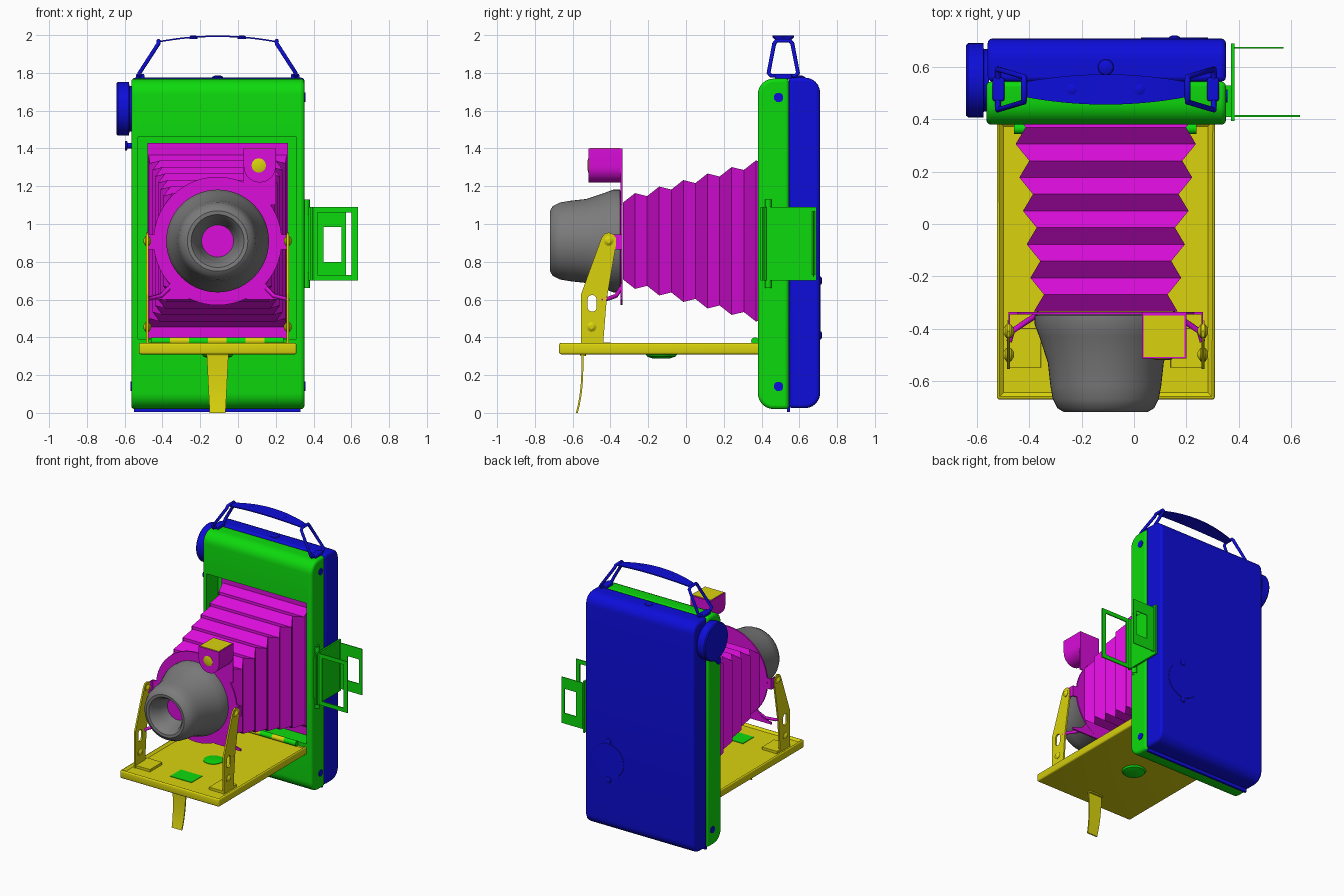
import bpy, bmesh, math
from mathutils import Vector

if "Cube" in bpy.data.objects:
    bpy.data.objects.remove(bpy.data.objects["Cube"])

CX, CZ = -0.108, 0.91          # lens axis


def material(name, rgb):
    m = bpy.data.materials.new(name)
    m.use_nodes = True
    m.diffuse_color = (*rgb, 1)
    m.node_tree.nodes["Principled BSDF"].inputs["Base Color"].default_value = (*rgb, 1)
    return m


GREEN = material("green", (0.004, 0.7, 0.004))
BLUE = material("blue", (0.004, 0.004, 0.7))
MAGENTA = material("magenta", (0.7, 0.004, 0.7))
YELLOW = material("yellow", (0.7, 0.65, 0.004))
GREY = material("grey", (0.2, 0.2, 0.2))


def put(axis, h, u, v):
    return {"x": (h, u, v), "y": (u, h, v), "z": (u, v, h)}[axis]


def mirror(x):
    return 2 * CX - x


def smooth(obj):
    bpy.ops.object.select_all(action='DESELECT')
    obj.select_set(True)
    bpy.context.view_layer.objects.active = obj
    bpy.ops.object.shade_smooth_by_angle(angle=math.radians(35))


def loft(name, rings, mat, bevel=0, soft=False):
    """Skin a list of closed rings and cap both ends."""
    bm = bmesh.new()
    loops = [[bm.verts.new(p) for p in ring] for ring in rings]
    n = len(rings[0])
    for a, b in zip(loops, loops[1:]):
        for i in range(n):
            j = (i + 1) % n
            bm.faces.new((a[i], a[j], b[j], b[i]))
    bm.faces.new(loops[0])
    bm.faces.new(loops[-1])
    bmesh.ops.recalc_face_normals(bm, faces=bm.faces)
    me = bpy.data.meshes.new(name)
    bm.to_mesh(me)
    bm.free()
    me.materials.append(mat)
    obj = bpy.data.objects.new(name, me)
    bpy.context.collection.objects.link(obj)
    if bevel:
        mod = obj.modifiers.new("bevel", 'BEVEL')
        mod.width, mod.segments, mod.limit_method = bevel, 3, 'ANGLE'
        mod.angle_limit = math.radians(40)
    if soft or bevel:
        smooth(obj)
    return obj


def prism(name, pts, axis, a, b, mat, bevel=0, soft=False):
    return loft(name, [[put(axis, h, u, v) for u, v in pts] for h in (a, b)], mat, bevel, soft)


def box(name, x, y, z, mat, bevel=0):
    pts = [(x[0], y[0]), (x[1], y[0]), (x[1], y[1]), (x[0], y[1])]
    return prism(name, pts, "z", z[0], z[1], mat, bevel)


def circle(u, v, r, n=40, a0=0, a1=2 * math.pi):
    return [(u + r * math.cos(a0 + (a1 - a0) * i / n), v + r * math.sin(a0 + (a1 - a0) * i / n))
            for i in range(n)]


def lathe(name, profile, axis, u, v, mat, n=40):
    rings = [[put(axis, h, *p) for p in circle(u, v, r, n)] for r, h in profile]
    return loft(name, rings, mat, soft=True)


def cut(obj, cutter):
    mod = obj.modifiers.new("cut", 'BOOLEAN')
    mod.object, mod.operation, mod.solver = cutter, 'DIFFERENCE', 'EXACT'
    bpy.context.view_layer.update()
    me = bpy.data.meshes.new_from_object(obj.evaluated_get(bpy.context.evaluated_depsgraph_get()))
    obj.modifiers.clear()
    obj.data = me
    bpy.data.objects.remove(cutter)


def rod(name, pts, r, mat, closed=False):
    cu = bpy.data.curves.new(name, 'CURVE')
    cu.dimensions, cu.bevel_depth, cu.bevel_resolution = '3D', r, 3
    sp = cu.splines.new('POLY')
    sp.points.add(len(pts) - 1)
    for p, co in zip(sp.points, pts):
        p.co = (*co, 1)
    sp.use_cyclic_u = closed
    cu.materials.append(mat)
    obj = bpy.data.objects.new(name, cu)
    bpy.context.collection.objects.link(obj)


# Body halves: rounded side profile run across the width
def half_profile(flat, outer, z0, z1, r):
    s = 1 if outer > flat else -1
    arc = [(r * math.sin(math.radians(t)), r * math.cos(math.radians(t))) for t in range(0, 91, 15)]
    top = [(outer - s * (r - a), z1 - r + b) for a, b in arc]
    low = [(outer - s * (r - a), z0 + r - b) for a, b in reversed(arc)]
    return [(flat, z1)] + top + low + [(flat, z0)]


front = prism("front_body", half_profile(0.545, 0.38, 0.02, 1.77, 0.085), "x", -0.565, 0.352, GREEN, 0.018)
cut(front, box("recess_cutter", (-0.53, 0.31), (0.2, 0.515), (0.39, 1.46), GREEN))
smooth(front)
prism("back_body", half_profile(0.545, 0.71, 0.025, 1.775, 0.08), "x", -0.56, 0.352, BLUE, 0.018)
box("bottom_lip", (-0.55, 0.33), (0.535, 0.55), (0.005, 0.04), BLUE)
for x in (-0.57, 0.347):
    for z in (0.14, 1.67):
        lathe("side_screw", [(0.025, x), (0.025, x + 0.01)], "x", 0.49, z, BLUE, 20)
lathe("top_button", [(0.035, 1.765), (0.028, 1.78), (0.012, 1.787)], "z", CX, 0.6, BLUE, 20)
lathe("back_disc", [(0.13, 0.705), (0.128, 0.713)], "y", 0.155, 0.555, BLUE)
for z in (0.41, 0.70):
    lathe("back_knob", [(0.025, 0.705), (0.02, 0.716), (0.01, 0.721)], "y", 0.155, z, BLUE, 16)

# Winding knob
lathe("winding_knob", [(0.12, -0.555), (0.12, -0.575), (0.142, -0.577), (0.142, -0.635), (0.135, -0.643),
                       (0.11, -0.643)], "x", 0.55, 1.61, BLUE)
lathe("knob_catch", [(0.015, -0.56), (0.015, -0.585), (0.025, -0.587), (0.025, -0.597)], "x", 0.45, 1.415, BLUE, 16)

# Carrying handle: wire loops and a strap
for f in (lambda x: x, mirror):
    lo, hi = f(0.305), f(0.205)
    rod("handle_loop", [(lo, 0.45, 1.785), (lo, 0.58, 1.785), (lo, 0.593, 1.80), (hi, 0.563, 1.955), (hi, 0.55, 1.97),
                        (hi, 0.48, 1.97), (hi, 0.467, 1.955), (lo, 0.437, 1.80)], 0.011, BLUE, True)
    box("loop_mount", sorted((f(0.28), f(0.325))), (0.47, 0.56), (1.765, 1.795), BLUE, 0.008)
    lathe("strap_rivet", [(0.022, 1.98), (0.022, 1.992), (0.012, 1.998)], "z", f(0.02), 0.515, BLUE, 16)
rings = []
for i in range(17):
    t = i / 8 - 1
    x, z, w = CX + 0.315 * t, 1.998 - 0.03 * t * t, 0.028 + 0.03 * (1 - t * t)
    rings.append([(x, 0.515 - w, z - 0.008), (x, 0.515 + w, z - 0.008), (x, 0.515 + w, z), (x, 0.515 - w, z)])
loft("handle_strap", rings, BLUE, soft=True)

# Bellows: alternating folds, width and height out of phase
rings = []
for i in range(14):
    y = 0.498 - 0.064 * i
    odd = i % 2
    w = 0.352 - 0.11 * (0.37 - y) - 0.045 * (1 - odd if i else 0)
    h = 0.41 - 0.27 * (0.31 - y) - 0.033 * odd
    rings.append([(CX - w, y, CZ - h), (CX + w, y, CZ - h), (CX + w, y, CZ + h), (CX - w, y, CZ + h)])
loft("bellows", rings, MAGENTA)
box("bellows_frame", (-0.48, 0.265), (0.49, 0.515), (0.395, 1.43), MAGENTA)

# Lens board with its tabs
lathe("lens_board", [(0.34, -0.336), (0.34, -0.347)], "y", CX, CZ, MAGENTA, 56)
box("finder_tab", (0.03, 0.2), (-0.347, -0.337), (1.1, 1.3), MAGENTA)
box("board_arms", (-0.48, 0.265), (-0.347, -0.337), (0.865, 0.945), MAGENTA)
for f in (lambda x: x, mirror):
    prism("board_foot", [(f(0.04), 0.60), (f(0.265), 0.60), (f(0.265), 0.615), (f(0.19), 0.635), (f(0.13), 0.70)],
          "y", -0.347, -0.337, MAGENTA)
    box("arm_flange", sorted((f(0.258), f(0.265))), (-0.42, -0.337), (0.865, 0.945), MAGENTA)
    rod("foot_bracket", [(f(0.15), -0.345, 0.66), (f(0.19), -0.37, 0.62), (f(0.25), -0.41, 0.605),
                         (f(0.262), -0.45, 0.60)], 0.011, MAGENTA)

# Lens barrel with hollow front
lathe("lens_barrel", [(0.26, -0.345), (0.272, -0.35), (0.272, -0.385), (0.255, -0.43), (0.222, -0.53), (0.212, -0.62),
                      (0.203, -0.67), (0.185, -0.705), (0.16, -0.72), (0.14, -0.718), (0.122, -0.695),
                      (0.105, -0.64), (0.085, -0.57)], "y", CX, CZ, GREY, 56)
lathe("lens_glass", [(0.084, -0.565), (0.084, -0.574)], "y", CX, CZ, MAGENTA)

# Reflex finder
prism("finder_box", [(0.03, 1.40)] + circle(0.115, 1.305, 0.085, 16, math.pi, 2 * math.pi) + [(0.2, 1.305), (0.2, 1.40)],
      "y", -0.515, -0.337, MAGENTA, soft=True)
box("finder_top_glass", (0.036, 0.194), (-0.509, -0.35), (1.395, 1.403), YELLOW)
lathe("finder_lens", [(0.038, -0.51), (0.038, -0.517), (0.025, -0.521)], "y", 0.11, 1.31, YELLOW, 24)

# Drop bed: shallow tray
bed = box("bed", (-0.525, 0.31), (-0.672, 0.4), (0.31, 0.37), YELLOW)
bm = bmesh.new()
bm.from_mesh(bed.data)
bm.normal_update()
top = max(bm.faces, key=lambda f: f.normal.z)
rim = [e for e in bm.edges if all(v.co.y < 0 for v in e.verts) or abs(e.verts[0].co.y - e.verts[1].co.y) > 0.5]
bmesh.ops.inset_region(bm, faces=[top], thickness=0.012)
bmesh.ops.inset_region(bm, faces=[top], thickness=0.025, depth=-0.016)
bmesh.ops.bevel(bm, geom=rim, offset=0.011, segments=3, affect='EDGES', profile=0.5)
bm.to_mesh(bed.data)
bm.free()
smooth(bed)
lathe("bed_socket_top", [(0.07, 0.35), (0.07, 0.358), (0.05, 0.362)], "z", CX, -0.14, GREEN, 32)
lathe("bed_socket_bottom", [(0.085, 0.312), (0.075, 0.298), (0.045, 0.288)], "z", CX, -0.13, GREEN, 32)
box("bed_plate", (-0.2, -0.02), (-0.53, -0.4), (0.35, 0.358), GREEN)
for i in range(7):
    x = -0.46 + 0.1 * i
    lathe("hinge_knuckle", [(0.02, x), (0.02, x + 0.1)], "x", 0.365, 0.38, YELLOW if i % 2 else GREEN, 16)

# Folding foot under the bed
rings = []
for i in range(9):
    t = i / 8
    w, y, z = 0.058 - 0.016 * t, -0.548 - 0.03 * t ** 3, 0.315 * (1 - t)
    rings.append([(CX - w, y - 0.005, z), (CX + w, y - 0.005, z), (CX + w, y + 0.005, z), (CX - w, y + 0.005, z)])
loft("folding_foot", rings, YELLOW, soft=True)
box("foot_hinge", (CX - 0.06, CX + 0.06), (-0.56, -0.53), (0.3, 0.316), YELLOW, 0.004)

# Struts on both sides of the bed
outline = [(-0.555, 0.35), (-0.555, 0.63), (-0.448, 0.925), (-0.432, 0.948), (-0.41, 0.955), (-0.385, 0.946),
           (-0.37, 0.925), (-0.372, 0.88), (-0.42, 0.6), (-0.44, 0.35)]
for f in (lambda x: x, mirror):
    a, b = sorted((f(0.258), f(0.27)))
    strut = prism("strut", outline, "x", a, b, YELLOW)
    slot = circle(-0.497, 0.6, 0.024, 12, 0, math.pi) + circle(-0.497, 0.56, 0.024, 12, math.pi, 2 * math.pi)
    cut(strut, prism("slot_cutter", slot, "x", a - 0.02, b + 0.02, YELLOW))
    for y, z in ((-0.5, 0.455), (-0.41, 0.91)):
        x = f(0.264)
        lathe("strut_rivet", [(0.01, x - 0.02), (0.026, x - 0.009), (0.026, x + 0.009), (0.01, x + 0.02)],
              "x", y, z, YELLOW, 16)
    box("strut_base", sorted((f(0.14), f(0.27))), (-0.55, -0.4), (0.35, 0.373), YELLOW, 0.003)

# Folding sports finder on the side
box("finder_plate", (0.372, 0.385), (0.395, 0.69), (0.70, 1.09), GREEN)
box("finder_mount", (0.345, 0.375), (0.41, 0.53), (0.74, 1.05), GREEN)
rod("finder_hinge", [(0.362, 0.435, 0.66), (0.362, 0.435, 1.13)], 0.019, GREEN)
rod("finder_pin", [(0.387, 0.415, 0.70), (0.387, 0.415, 1.09)], 0.011, GREEN)
rod("rear_pin", [(0.387, 0.675, 0.73), (0.387, 0.675, 1.07)], 0.008, GREEN)
big = box("finder_front_frame", (0.38, 0.635), (0.41, 0.418), (0.70, 1.09), GREEN)
cut(big, box("frame_cutter", (0.42, 0.602), (0.3, 0.5), (0.73, 1.06), GREEN))
small = box("finder_rear_frame", (0.38, 0.572), (0.672, 0.678), (0.72, 1.07), GREEN)
cut(small, box("window_cutter", (0.452, 0.548), (0.6, 0.7), (0.80, 0.985), GREEN))
